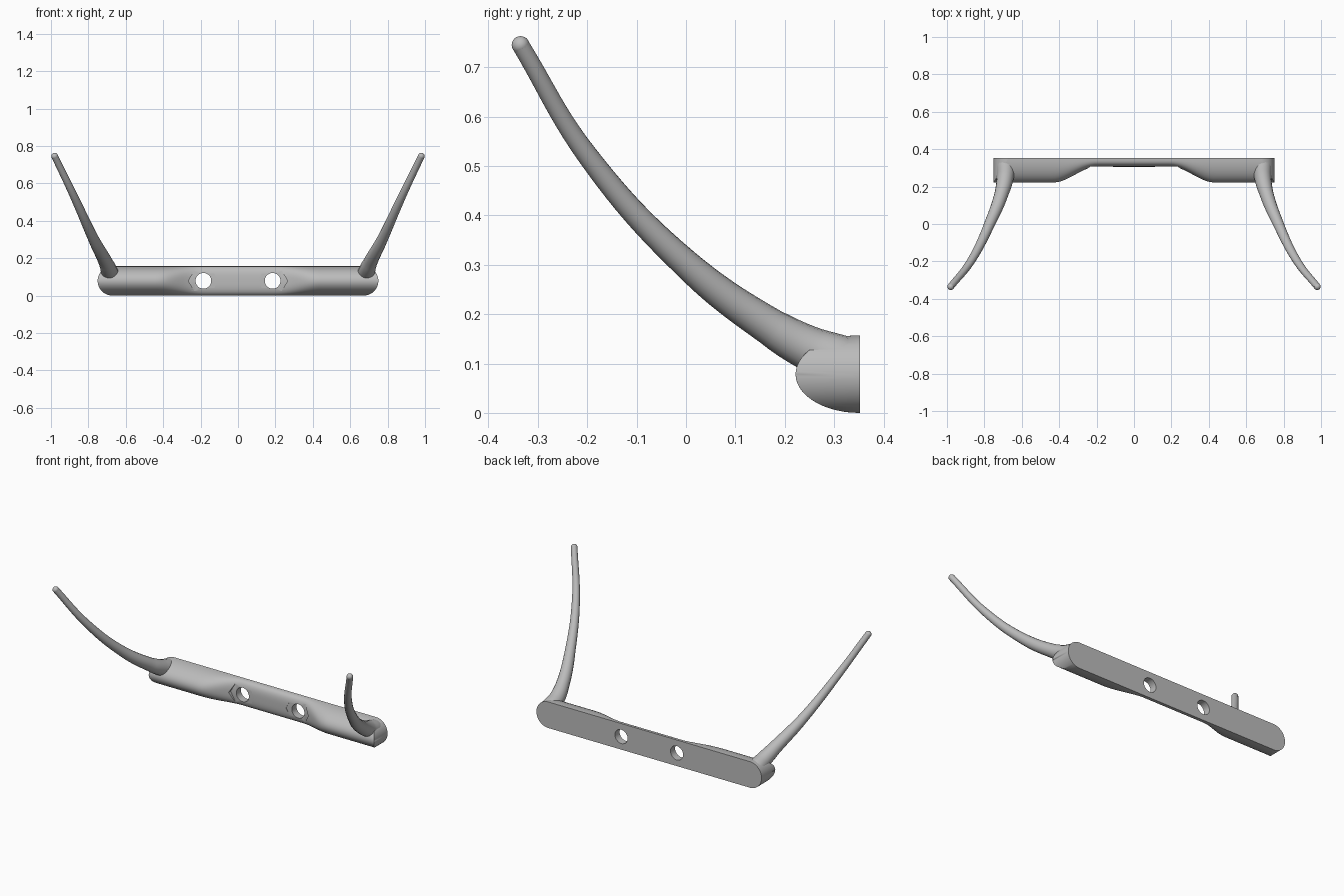
import bpy, bmesh, math
from mathutils import Vector

cube = bpy.data.objects.get("Cube")
if cube:
    bpy.data.objects.remove(cube, do_unlink=True)

BACK = 0.352          # y of the flat wall side
R = 0.0785            # half height of the bar
STRAIGHT = 0.672      # half length between the rounded ends

grey = bpy.data.materials.new("satin grey")
grey.use_nodes = True
colour = (0.5, 0.5, 0.5, 1)
grey.diffuse_color = colour
grey.node_tree.nodes["Principled BSDF"].inputs["Base Color"].default_value = colour


def activate(ob):
    bpy.ops.object.select_all(action='DESELECT')
    ob.select_set(True)
    bpy.context.view_layer.objects.active = ob


def finish(ob):
    ob.data.materials.clear()
    ob.data.materials.append(grey)
    activate(ob)
    bpy.ops.object.shade_smooth_by_angle(angle=math.radians(35))


def section(x):
    """One closed ring of the bar: bulging front, flat back."""
    over = max(0, abs(x) - STRAIGHT)
    h = math.sqrt(max(0, R * R - over * over))
    t = min(1, max(0, (abs(x) - 0.2) / 0.23))
    t = t * t * (3 - 2 * t)
    depth = 0.046 + 0.084 * t
    n = 3 - t                       # squarer in the slim middle
    ring = []
    for i in range(25):
        z = h * math.sin(math.pi * (i / 24 - 0.5))
        y = BACK - depth * max(0, 1 - abs(z / R) ** n) ** (1 / n)
        ring.append((x, y, R + z))
    return ring + [(x, BACK, R + h), (x, BACK, R - h)]


# Mounting bar, lofted along x
arc = [STRAIGHT + R * math.sin(math.pi / 2 * i / 14) for i in range(1, 15)]
stations = [-x for x in reversed(arc)]
stations += [STRAIGHT * (i / 32 - 1) for i in range(65)] + arc
bm = bmesh.new()
rings = [[bm.verts.new(p) for p in section(x)] for x in stations]
for a, b in zip(rings, rings[1:]):
    for i in range(len(a)):
        j = (i + 1) % len(a)
        bm.faces.new((a[i], a[j], b[j], b[i]))
bmesh.ops.remove_doubles(bm, verts=bm.verts[:], dist=1e-5)
bmesh.ops.recalc_face_normals(bm, faces=bm.faces[:])
mesh = bpy.data.meshes.new("mounting_bar")
bm.to_mesh(mesh)
bm.free()
bar = bpy.data.objects.new("mounting_bar", mesh)
bpy.context.collection.objects.link(bar)


def cut(x, sides, radius, y0, y1):
    """Cut a prism running along y out of the bar."""
    bpy.ops.mesh.primitive_cylinder_add(
        vertices=sides, radius=radius, depth=y1 - y0,
        location=(x, (y0 + y1) / 2, R), rotation=(math.pi / 2, 0, 0))
    cutter = bpy.context.object
    if sides == 6:                  # point the corners sideways
        cutter.rotation_euler = (math.pi / 2, math.pi / 6, 0)
    cutter.hide_render = True
    mod = bar.modifiers.new("cut", 'BOOLEAN')
    mod.operation = 'DIFFERENCE'
    mod.solver = 'EXACT'
    mod.object = cutter
    activate(bar)
    bpy.ops.object.modifier_apply(modifier=mod.name)
    bpy.data.objects.remove(cutter, do_unlink=True)


# Screw holes with hexagonal nut pockets
for s in (-1, 1):
    cut(s * 0.185, 6, 0.08, 0.1, 0.308)
    cut(s * 0.185, 40, 0.042, 0.1, 0.5)
finish(bar)

# Tapered, curved hooks: x, y, z, radius
PATH = [(0.685, 0.32, 0.103, 0.052), (0.688, 0.255, 0.128, 0.046),
        (0.706, 0.17, 0.175, 0.038), (0.772, 0.0, 0.302, 0.029),
        (0.873, -0.2, 0.522, 0.0215), (0.98, -0.335, 0.745, 0.018)]
for s, side in ((1, "left"), (-1, "right")):
    curve = bpy.data.curves.new(side + "_hook", 'CURVE')
    curve.dimensions = '3D'
    curve.bevel_depth = 1
    curve.bevel_resolution = 6
    curve.use_fill_caps = True
    spline = curve.splines.new('BEZIER')
    spline.resolution_u = 10
    spline.radius_interpolation = 'CARDINAL'
    spline.bezier_points.add(len(PATH) - 1)
    for p, (x, y, z, r) in zip(spline.bezier_points, PATH):
        p.co = Vector((s * x, y, z))
        p.radius = r
        p.handle_left_type = p.handle_right_type = 'AUTO'
    hook = bpy.data.objects.new(side + "_hook", curve)
    bpy.context.collection.objects.link(hook)
    activate(hook)
    bpy.ops.object.convert(target='MESH')
    finish(bpy.context.object)

    # Rounded tip
    x, y, z, r = PATH[-1]
    bpy.ops.mesh.primitive_uv_sphere_add(segments=24, ring_count=12, radius=r,
                                         location=(s * x, y, z))
    tip = bpy.context.object
    tip.name = side + "_hook_tip"
    finish(tip)
